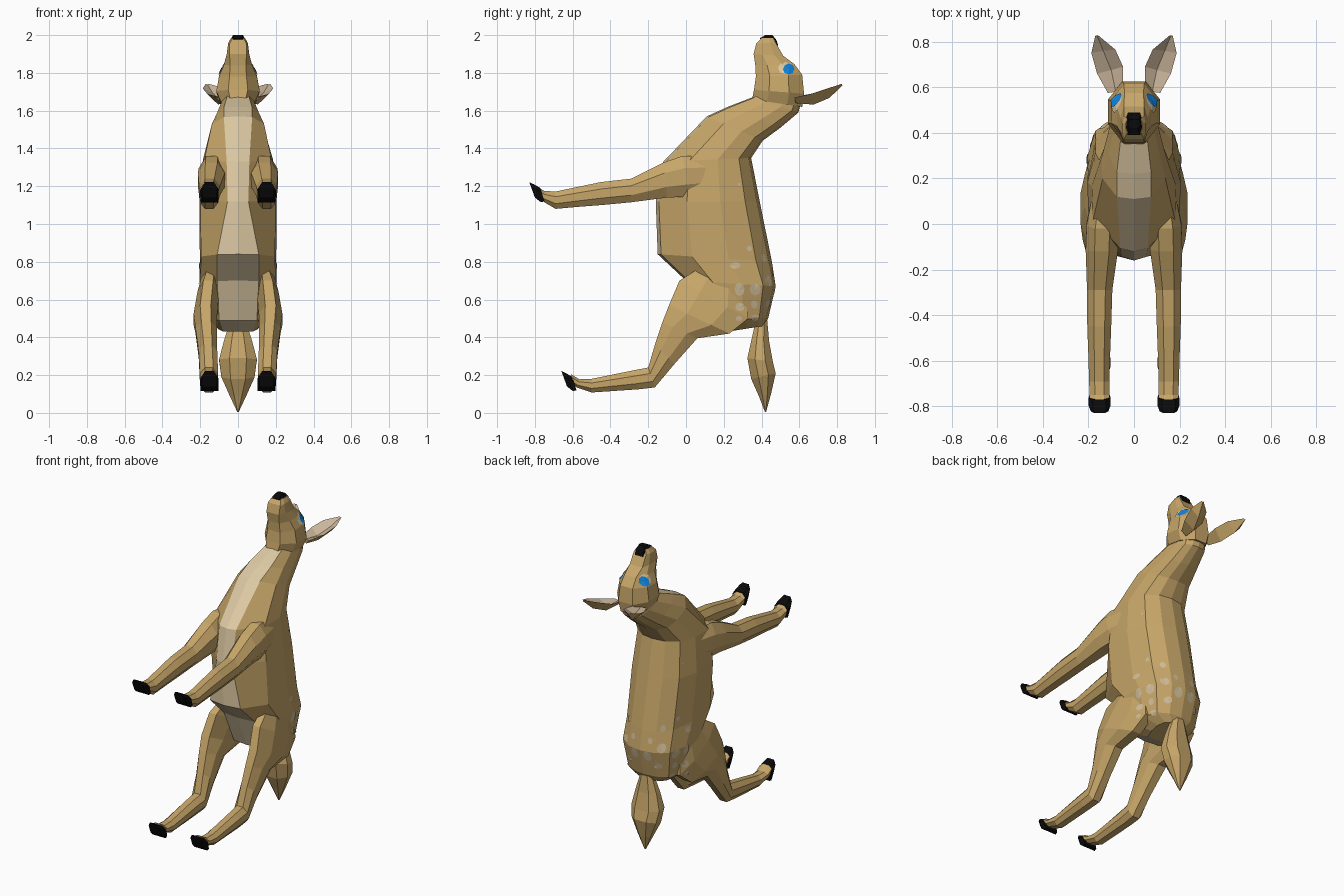
import bpy, math
from mathutils import Vector
from mathutils.bvhtree import BVHTree
import bmesh


def mat(name, rgb):
    m = bpy.data.materials.new(name)
    m.diffuse_color = (*rgb, 1)
    return m


TAN = mat("tan fur", (0.57, 0.38, 0.14))
CREAM = mat("cream fur", (0.73, 0.59, 0.37))
SPOT = mat("pale spot", (0.62, 0.50, 0.31))
EAR = mat("ear lining", (0.60, 0.47, 0.33))
BLACK = mat("black", (0.003, 0.003, 0.003))
BLUE = mat("eye blue", (0.005, 0.25, 0.78))


def make(name, verts, faces, mats, rule=None, mirror=False, fix=True):
    me = bpy.data.meshes.new(name)
    me.from_pydata(verts, [], faces)
    for m in mats:
        me.materials.append(m)
    if rule:
        for p in me.polygons:
            p.material_index = rule(p.index)
    if fix:
        bm = bmesh.new()
        bm.from_mesh(me)
        bmesh.ops.recalc_face_normals(bm, faces=bm.faces)
        bm.to_mesh(me)
        bm.free()
    ob = bpy.data.objects.new(name, me)
    bpy.context.collection.objects.link(ob)
    if mirror:
        mod = ob.modifiers.new("mirror", 'MIRROR')
        mod.use_mirror_merge = False
    return ob


def loft(name, rings, mats, rule=None, mirror=False):
    """Skin equal-sized rings of points and cap both ends."""
    n = len(rings[0])
    verts = [v for r in rings for v in r]
    faces = [(i * n + j, i * n + (j + 1) % n, (i + 1) * n + (j + 1) % n, (i + 1) * n + j)
             for i in range(len(rings) - 1) for j in range(n)]
    faces += [tuple(range(n))[::-1], tuple(range(len(verts) - n, len(verts)))]
    return make(name, verts, faces, mats, rule, mirror)


def oct_ring(ay, az, by, bz, x0, x1, ca=.45, cb=.5):
    """Eight-sided ring spanning side-profile points a to b and x0 to x1."""
    c, h = (x0 + x1) / 2, (x1 - x0) / 2
    shape = [(0, -ca), (0, ca), (.3, 1), (.7, 1), (1, cb), (1, -cb), (.7, -1), (.3, -1)]
    return [(c + s * h, ay + (by - ay) * t, az + (bz - az) * t) for t, s in shape]


# torso and neck: front y,z, back y,z, half width, cream half width
def body_ring(ay, az, by, bz, w, c):
    half = [(0, 0), (.03, c), (.3, w * .97), (.62, w), (.86, w * .83), (.97, w * .45)]
    pts = half + [(1, 0)] + [(t, -x) for t, x in half[:0:-1]]
    return [(x, ay + (by - ay) * t, az + (bz - az) * t) for t, x in pts]


BODY = [(.22, .43, .41, .46, .10, .08), (.09, .49, .435, .50, .175, .10),
        (.00, .70, .475, .67, .205, .11), (-.15, .84, .455, .80, .202, .11),
        (-.16, 1.12, .39, 1.12, .205, .055), (-.12, 1.33, .345, 1.35, .185, .06),
        (.11, 1.57, .405, 1.44, .142, .075), (.22, 1.62, .50, 1.51, .115, .075),
        (.35, 1.67, .595, 1.59, .09, .06), (.39, 1.70, .61, 1.65, .08, .05)]
body = loft("body", [body_ring(*r) for r in BODY], [TAN, CREAM],
            lambda i: 1 if i < 96 and i % 12 in (0, 11) else 0)

# hind legs with thigh, hock and foot
HIND = [(.06, .76, .30, .70, .10, .188), (-.035, .70, .33, .50, .10, .215),
        (-.09, .57, .23, .42, .11, .235), (-.125, .48, .06, .395, .11, .225),
        (-.165, .36, -.06, .26, .11, .208), (-.20, .24, -.165, .135, .105, .202),
        (-.28, .225, -.25, .125, .11, .20), (-.50, .18, -.50, .108, .112, .195),
        (-.565, .178, -.58, .135, .11, .195), (-.61, .205, -.59, .145, .108, .195)]
hind = loft("hind_legs", [oct_ring(*r) for r in HIND], [TAN], mirror=True)

# front legs with shoulder
FORE = [(.14, 1.36, .14, 1.16, .07, .18), (-.02, 1.36, .02, 1.145, .07, .208),
        (-.12, 1.325, -.10, 1.14, .07, .212), (-.29, 1.24, -.29, 1.115, .095, .206),
        (-.45, 1.222, -.45, 1.10, .10, .205), (-.58, 1.195, -.58, 1.09, .105, .20),
        (-.69, 1.172, -.69, 1.08, .108, .197), (-.75, 1.175, -.75, 1.115, .108, .195),
        (-.785, 1.195, -.76, 1.125, .106, .197)]
loft("front_legs", [oct_ring(*r) for r in FORE], [TAN], mirror=True)

# hooves
for name, dy, dz in (("front_hooves", 0, 0), ("hind_hooves", .17, -1.0)):
    rows = [(-.77, 1.19, -.75, 1.12, .104, .198), (-.805, 1.21, -.768, 1.115, .102, .20),
            (-.83, 1.222, -.80, 1.14, .112, .19)]
    loft(name, [oct_ring(a + dy, b + dz, c + dy, d + dz, e, f, .6, .95)
                for a, b, c, d, e, f in rows], [BLACK], mirror=True)

# tail
TAIL = [(.37, .49, .43, .49, .04), (.345, .38, .44, .38, .075), (.325, .29, .46, .27, .10),
        (.345, .18, .475, .21, .088), (.385, .09, .45, .10, .045), (.418, .005, .424, .005, .004)]
loft("tail", [oct_ring(a, b, c, d, -w, w) for a, b, c, d, w in TAIL], [TAN])

# head
HEAD = [(.35, 1.66, .615, 1.62, .09, .45), (.36, 1.71, .625, 1.69, .115, .45),
        (.37, 1.78, .615, 1.79, .10, .45), (.367, 1.84, .575, 1.845, .075, .55),
        (.358, 1.90, .515, 1.89, .06, .75), (.372, 1.955, .475, 1.96, .052, .85),
        (.40, 1.985, .46, 1.985, .037, .8)]
head = loft("head", [oct_ring(a, b, c, d, -w, w, k, k) for a, b, c, d, w, k in HEAD], [TAN])

# nose
NOSE = [(.405, 1.96, .488, 1.945, .034), (.39, 1.983, .478, 1.975, .037), (.42, 2.0, .458, 2.0, .026)]
loft("nose", [oct_ring(a, b, c, d, -w, w, .7, .8) for a, b, c, d, w in NOSE], [BLACK])

# ears: cupped leaves with a pale lining
EARS = [((.05, .585, 1.675), (.08, .58, 1.668), (.115, .575, 1.67), (.085, .58, 1.64)),
        ((.048, .69, 1.695), (.10, .675, 1.66), (.162, .66, 1.688), (.105, .675, 1.632)),
        ((.082, .765, 1.722), (.135, .76, 1.695), (.187, .75, 1.718), (.14, .76, 1.668)),
        ((.155, .826, 1.742), (.162, .826, 1.738), (.17, .825, 1.742), (.163, .828, 1.734))]
loft("ears", EARS, [TAN, EAR], lambda i: 1 if i < 12 and i % 4 < 2 else 0, mirror=True)


# thin plates that follow the surface beneath them
def surface(*obs):
    v, f = [], []
    for o in obs:
        k = len(v)
        v += [p.co.copy() for p in o.data.vertices]
        f += [[k + i for i in p.vertices] for p in o.data.polygons]
    return BVHTree.FromPolygons(v, f)


def plates(name, tree, items, axis, material, lift=.004, n=8):
    """items: u, z, radius u, radius z; cast along x (u is y) or along y (u is x)."""
    verts, faces = [], []
    ray = Vector((-1, 0, 0)) if axis == 'x' else Vector((0, -1, 0))
    for u, z, ru, rz in items:
        ring = []
        for k in range(n + 1):
            r = 0 if k == n else 1
            a = math.tau * k / n
            pu, pz = u + r * ru * math.cos(a), z + r * rz * math.sin(a)
            start = Vector((1, pu, pz)) if axis == 'x' else Vector((pu, 1, pz))
            hit, normal, _, _ = tree.ray_cast(start, ray)
            if hit is None:
                break
            if normal.dot(ray) > 0:
                normal = -normal
            ring.append(hit + normal * lift)
        if len(ring) == n + 1:
            b = len(verts)
            verts += ring
            for k in range(n):
                q = (b + n, b + k, b + (k + 1) % n)
                faces.append(q if axis == 'x' else q[::-1])
    make(name, verts, faces, [material], mirror=True, fix=False)


hide = surface(body, hind)
plates("side_spots", hide, [(.26, .78, .027, .018), (.283, .655, .026, .036), (.365, .655, .03, .033),
                            (.335, .87, .014, .015), (.285, .56, .025, .023), (.36, .575, .018, .022),
                            (.28, .50, .018, .014), (.365, .505, .02, .016), (.28, 1.21, .008, .008)],
       'x', SPOT)
plates("back_spots", hide, [(.045, .64, .028, .034), (.125, .70, .024, .03), (.06, .74, .016, .02),
                            (.10, .58, .022, .022), (.12, .82, .014, .022)], 'y', SPOT)

# eyes
face = surface(head)
plates("eye_whites", face, [(.527, 1.824, .04, .032)], 'x', CREAM, .003)
plates("eye_irises", face, [(.542, 1.818, .029, .029)], 'x', BLUE, .006)
